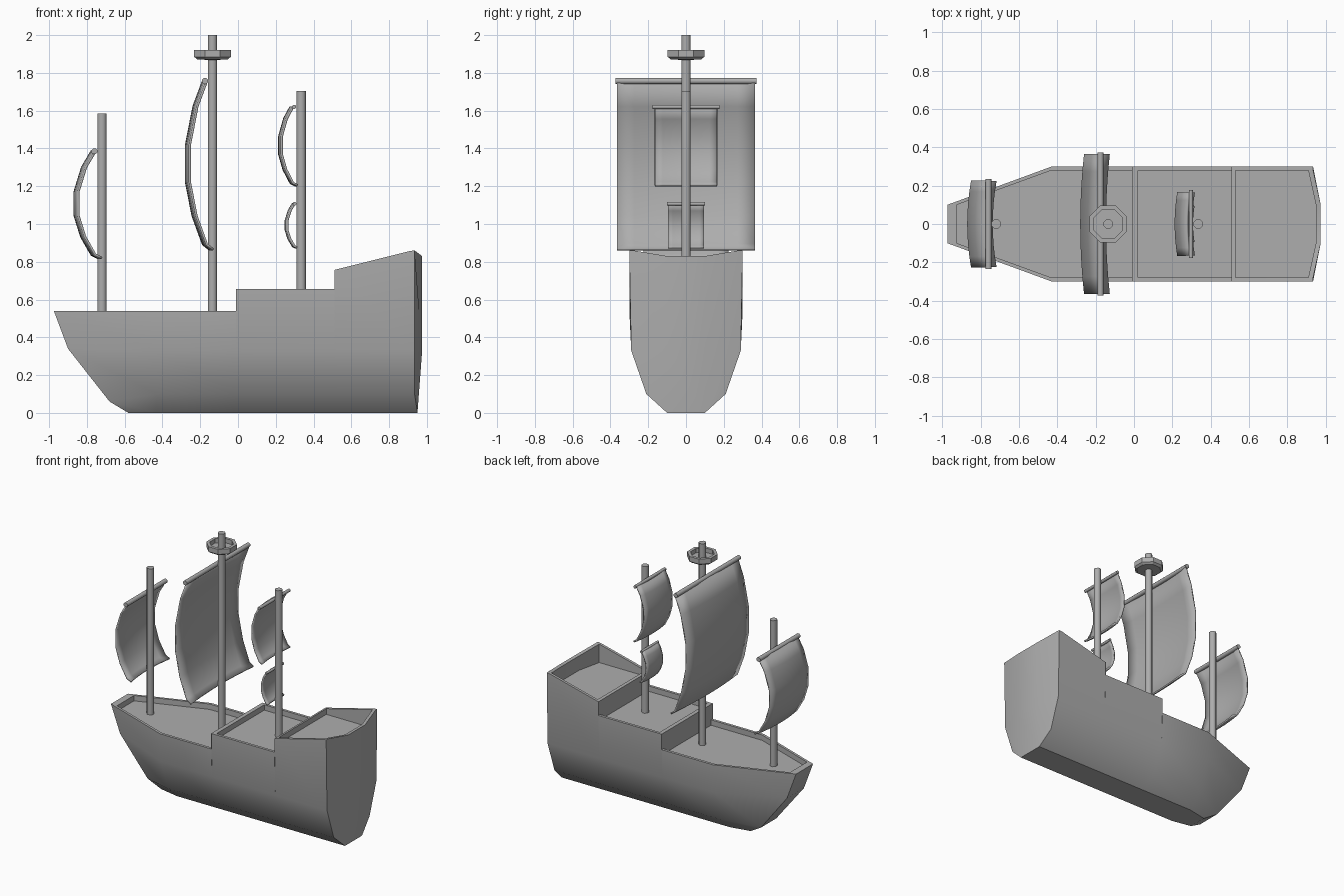
import bpy, bmesh, math
from mathutils import Matrix

old = bpy.data.objects.get("Cube")
if old:
    bpy.data.objects.remove(old)

grey = bpy.data.materials.new("plain_grey")
grey.use_nodes = True
COLOR = (0.42, 0.42, 0.42, 1)
grey.diffuse_color = COLOR
grey.node_tree.nodes["Principled BSDF"].inputs["Base Color"].default_value = COLOR


def finish(bm, name, angle=30):
    bmesh.ops.recalc_face_normals(bm, faces=bm.faces)
    mesh = bpy.data.meshes.new(name)
    bm.to_mesh(mesh)
    bm.free()
    mesh.materials.append(grey)
    ob = bpy.data.objects.new(name, mesh)
    bpy.context.collection.objects.link(ob)
    bpy.ops.object.select_all(action='DESELECT')
    ob.select_set(True)
    bpy.context.view_layer.objects.active = ob
    bpy.ops.object.shade_smooth_by_angle(angle=math.radians(angle))
    return ob


# Hull: half sections run keel, chine, side, rail, inner rail, deck edge, deck middle
def section(x, top, deck, bulge=0, sag=0, keel=0):
    return [(x + keel, 0.1, 0), (x, 0.21, 0.1), (x, 0.29, 0.33), (x, 0.3, top),
            (x, 0.28, top), (x, 0.28, deck), (x + bulge, 0.1, deck - sag)]


def bow(deck):
    return [(-0.58, 0.07, 0), (-0.68, 0.09, 0.06), (-0.9, 0.1, 0.34), (-0.975, 0.1, 0.54),
            (-0.925, 0.1, 0.54), (-0.925, 0.1, deck), (-0.925, 0.05, deck)]


FORE, MID, POOP = 0.5, 0.615, 0.72
halves = [bow(0.54), bow(FORE),
          section(-0.43, 0.54, FORE), section(-0.01, 0.54, FORE),
          section(-0.01, 0.655, 0.655), section(0.02, 0.655, 0.655),
          section(0.02, 0.655, MID), section(0.51, 0.655, MID),
          section(0.51, 0.757, 0.757), section(0.53, 0.762, 0.762),
          section(0.53, 0.762, POOP), section(0.91, 0.857, POOP, 0.04),
          section(0.91, 0.857, 0.857, 0.04, 0.03),
          section(0.935, 0.86, 0.86, 0.04, 0.03, 0.015)]

bm = bmesh.new()
rings = []
for half in halves:
    left = [bm.verts.new(p) for p in half]
    right = [bm.verts.new((x, -y, z)) for x, y, z in half]
    rings.append(left + right[::-1])
for a, b in zip(rings, rings[1:]):
    for i in range(len(a)):
        j = (i + 1) % len(a)
        bm.faces.new((a[i], a[j], b[j], b[i]))
# Bow closes with strips from side to side
first, last = rings[0], rings[-1]
for i in range(6):
    bm.faces.new((first[i], first[i + 1], first[-2 - i], first[-1 - i]))
# Transom: three upright panels, the middle one set further aft
belly = [bm.verts.new((0.975, s * 0.1, 0.33)) for s in (1, -1)]
for side, f in ((last[:7], belly[0]), (last[:6:-1], belly[1])):
    bm.faces.new(side[:3] + [f])
    bm.faces.new(side[2:] + [f])
bm.faces.new((last[0], belly[0], belly[1], last[-1]))
bm.faces.new((belly[0], last[6], last[7], belly[1]))
bmesh.ops.remove_doubles(bm, verts=bm.verts, dist=1e-4)
bmesh.ops.dissolve_degenerate(bm, dist=1e-4, edges=bm.edges)
finish(bm, "hull")


def rod(name, radius, length, matrix):
    bm = bmesh.new()
    bmesh.ops.create_cone(bm, cap_ends=True, segments=8, radius1=radius, radius2=radius,
                          depth=length, matrix=matrix @ Matrix.Rotation(math.pi / 8, 4, 'Z'))
    finish(bm, name, 50)


# Masts
for name, x, base, top in (("fore_mast", -0.72, FORE, 1.585),
                           ("main_mast", -0.135, FORE, 2.0),
                           ("mizzen_mast", 0.335, MID, 1.705)):
    base -= 0.02
    rod(name, 0.026, top - base, Matrix.Translation((x, 0, (top + base) / 2)))

# Lookout basket: a revolved cup on the main mast
bm = bmesh.new()
cup = [(0.02, 1.868), (0.088, 1.872), (0.105, 1.885), (0.105, 1.922),
       (0.082, 1.922), (0.082, 1.89), (0.02, 1.89)]
loops = []
for k in range(8):
    a = (k + 0.5) * math.pi / 4
    loops.append([bm.verts.new((r * math.cos(a) - 0.135, r * math.sin(a), z)) for r, z in cup])
for k in range(8):
    a, b = loops[k], loops[(k + 1) % 8]
    for i in range(len(cup) - 1):
        bm.faces.new((a[i], b[i], b[i + 1], a[i + 1]))
finish(bm, "lookout_basket", 20)

# Sails: billowing sheets hung from yards
BILLOW = [(0, 0.1), (0.15, 0.6), (0.38, 1), (0.6, 1), (0.8, 0.65), (0.97, 0.1), (1, -0.25)]


def sail(name, x, top, bottom, half, depth, yard_half, yard_x, radius):
    bm = bmesh.new()
    rows = []
    for t, b in BILLOW:
        row = []
        for i in range(-4, 5):
            u = i / 4
            row.append(bm.verts.new((x - depth * b + 0.2 * depth * u * u, u * half,
                                     top + (bottom - top) * t)))
        rows.append(row)
    for a, b in zip(rows, rows[1:]):
        for i in range(8):
            bm.faces.new((a[i], a[i + 1], b[i + 1], b[i]))
    ob = finish(bm, name + "_sail", 40)
    mod = ob.modifiers.new("thickness", 'SOLIDIFY')
    mod.thickness = 0.012
    mod.offset = 0
    rod(name + "_yard", radius, yard_half * 2,
        Matrix.Translation((yard_x, 0, top)) @ Matrix.Rotation(math.pi / 2, 4, 'X'))


sail("fore", -0.765, 1.385, 0.82, 0.225, 0.1, 0.235, -0.76, 0.017)
sail("main", -0.175, 1.757, 0.865, 0.365, 0.1, 0.373, -0.175, 0.017)
sail("upper_mizzen", 0.285, 1.62, 1.205, 0.165, 0.067, 0.177, 0.297, 0.012)
sail("lower_mizzen", 0.295, 1.107, 0.875, 0.095, 0.042, 0.1, 0.3, 0.01)
